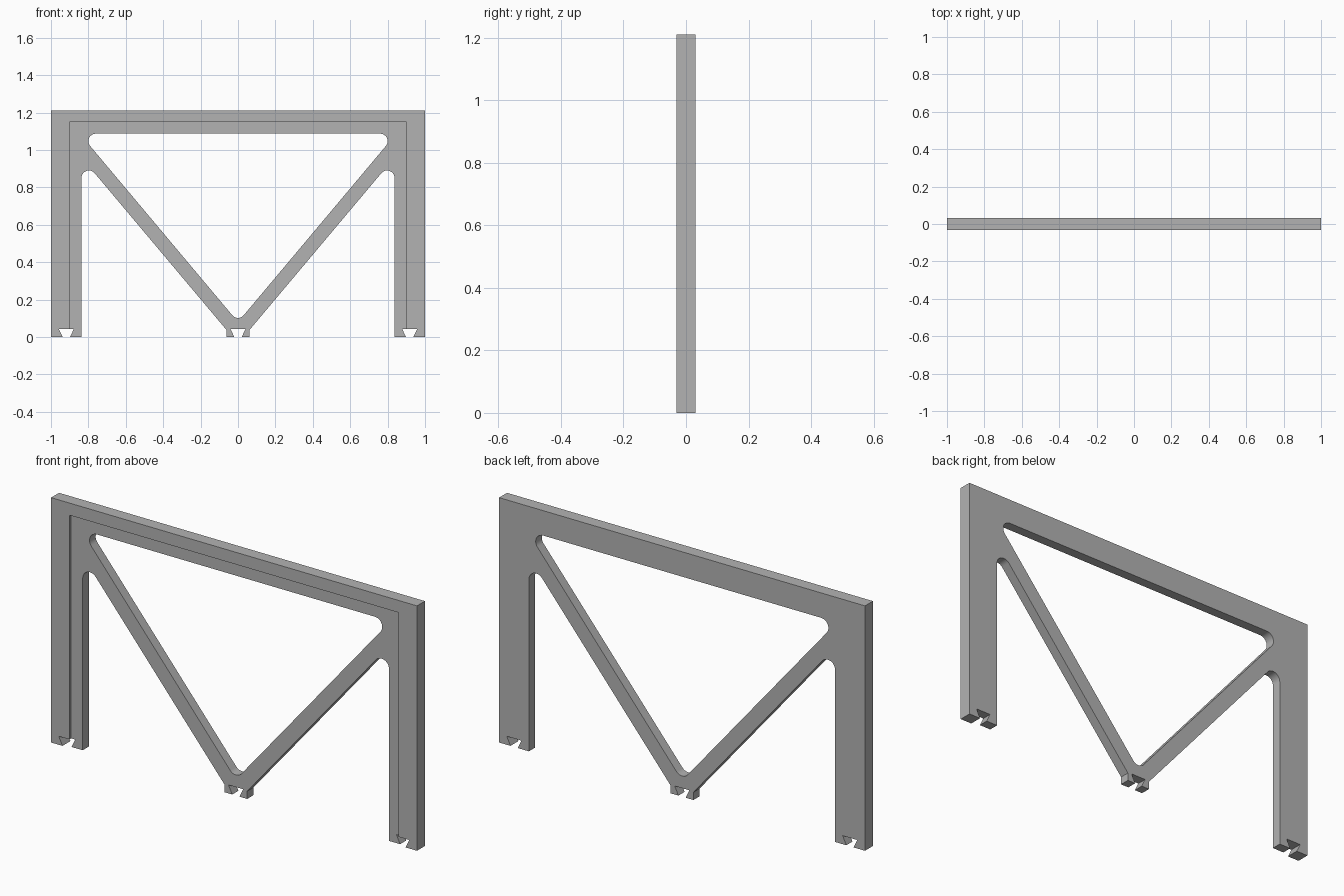
import bpy
import bmesh
from math import radians, sin, cos

cube = bpy.data.objects.get("Cube")
if cube:
    bpy.data.objects.remove(cube, do_unlink=True)

HEIGHT = 1.21
HALF_DEPTH = 0.031
RECESS = 0.014
FILLET = 0.04
SLOPE = 50          # brace angle in degrees

grey = bpy.data.materials.new("plain grey")
grey.use_nodes = True
colour = (0.45, 0.45, 0.45, 1)
grey.diffuse_color = colour
grey.node_tree.nodes["Principled BSDF"].inputs["Base Color"].default_value = colour


def arc(cx, cz, start, end, steps=12):
    angles = [radians(start + (end - start) * i / steps) for i in range(steps + 1)]
    return [(cx + FILLET * cos(a), cz + FILLET * sin(a)) for a in angles]


def mirrored(half):
    """Close a right-hand half profile by reflecting it across x = 0."""
    return half + [(-x, z) for x, z in reversed(half) if abs(x) > 1e-6]


def prism(name, profile, y0, y1):
    """Extrude an x-z profile from y0 to y1."""
    bm = bmesh.new()
    face = bm.faces.new([bm.verts.new((x, y0, z)) for x, z in profile])
    new = bmesh.ops.extrude_face_region(bm, geom=[face])["geom"]
    verts = [v for v in new if isinstance(v, bmesh.types.BMVert)]
    bmesh.ops.translate(bm, verts=verts, vec=(0, y1 - y0, 0))
    bmesh.ops.recalc_face_normals(bm, faces=bm.faces)
    mesh = bpy.data.meshes.new(name)
    bm.to_mesh(mesh)
    bm.free()
    mesh.materials.append(grey)
    obj = bpy.data.objects.new(name, mesh)
    bpy.context.collection.objects.link(obj)
    return obj


def cut(target, cutter):
    bpy.context.view_layer.objects.active = target
    mod = target.modifiers.new("cut", "BOOLEAN")
    mod.operation = "DIFFERENCE"
    mod.solver = "EXACT"
    mod.object = cutter
    bpy.ops.object.modifier_apply(modifier=mod.name)
    bpy.data.objects.remove(cutter, do_unlink=True)


# Outer silhouette: centre foot, brace underside, rounded armpit, leg, top
half = [(0.062, 0), (0.062, 0.038)]
half += arc(0.797, 0.85, 90 + SLOPE, 0)
half += [(0.837, 0), (1, 0), (1, HEIGHT)]
frame = prism("bracket_frame", mirrored(half), -HALF_DEPTH, HALF_DEPTH)

# Rounded triangular opening between the braces and the top beam
half = arc(0, 0.142, -90, SLOPE - 90) + arc(0.76, 1.047, SLOPE - 90, 90)
cut(frame, prism("triangle_cutter", mirrored(half), -0.1, 0.1))

# Shallow front recess that leaves a raised rim
step = [(0.9, -0.1), (0.9, 1.15)]
cut(frame, prism("recess_cutter", mirrored(step), -0.1, RECESS - HALF_DEPTH))

# Dovetail slots under the three feet
for x in (-0.918, 0, 0.918):
    slot = [(x - 0.01, -0.02), (x + 0.01, -0.02), (x + 0.04, 0.042), (x - 0.04, 0.042)]
    cut(frame, prism("slot_cutter", slot, -0.1, 0.1))

# Smooth the fillets, keep the edges sharp
bpy.ops.object.select_all(action="DESELECT")
frame.select_set(True)
bpy.context.view_layer.objects.active = frame
bpy.ops.object.shade_smooth_by_angle(angle=radians(30))
